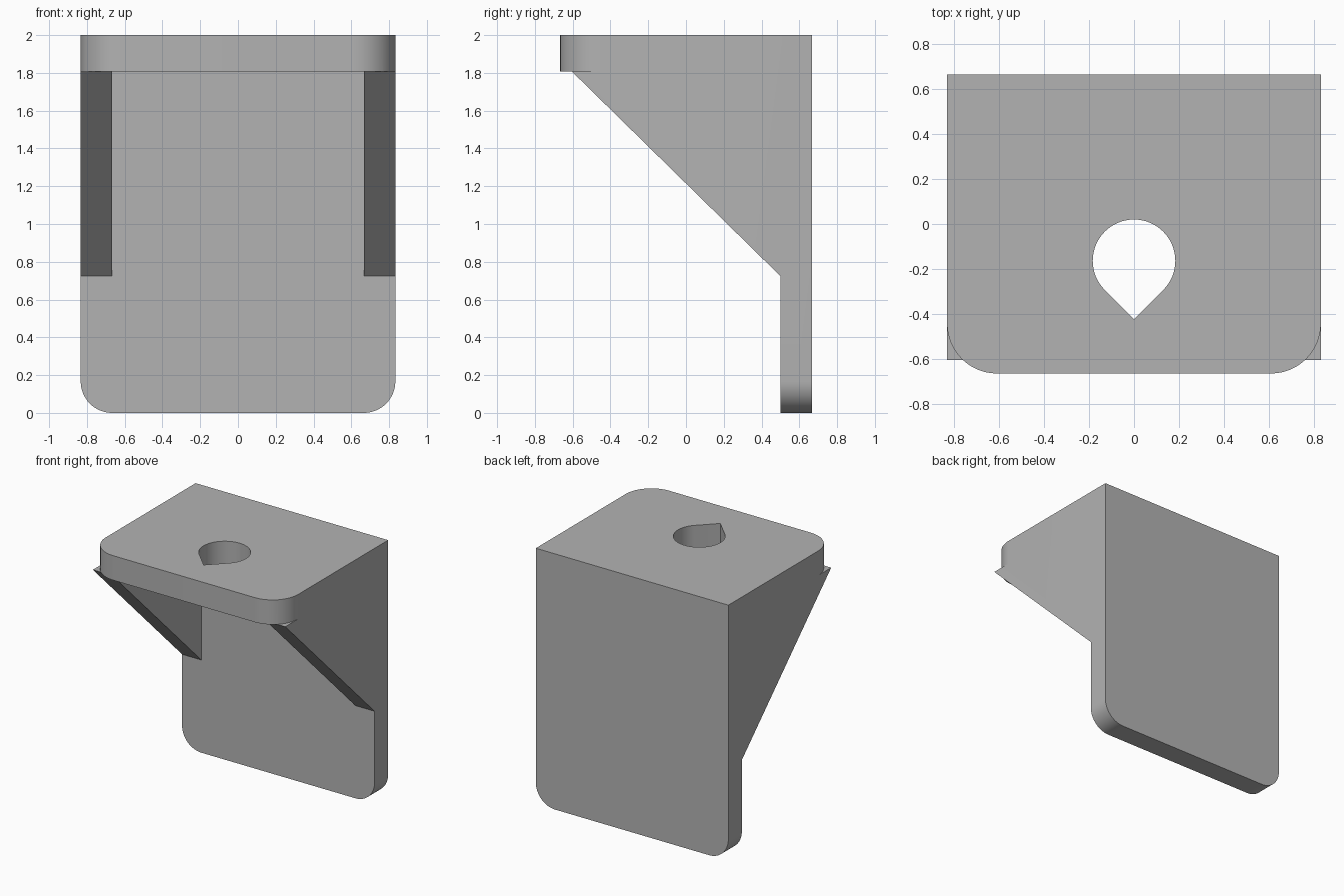
import bpy, bmesh
from math import pi, sin, cos, radians
from mathutils import Matrix, Vector

cube = bpy.data.objects.get("Cube")
if cube:
    bpy.data.objects.remove(cube, do_unlink=True)

W, D, H = 0.833, 0.666, 2.0      # half width, half depth, height
WALL = 0.167                     # back plate and gusset thickness
SHELF_Z = 1.808                  # underside of the top plate

grey = bpy.data.materials.new("Plain Grey")
grey.use_nodes = True
colour = (0.45, 0.45, 0.45, 1)
grey.diffuse_color = colour
grey.node_tree.nodes["Principled BSDF"].inputs["Base Color"].default_value = colour

# Maps of profile axes (u, v, extrusion) onto x, y, z
FLAT = Matrix.Identity(3)
FRONT = Matrix(((1, 0, 0), (0, 0, 1), (0, 1, 0)))
SIDE = Matrix(((0, 0, 1), (1, 0, 0), (0, 1, 0)))


def arc(cx, cy, r, start, end, steps):
    angles = [radians(start + (end - start) * i / steps) for i in range(steps + 1)]
    return [(cx + r * cos(a), cy + r * sin(a)) for a in angles]


def prism(name, outline, low, high, axes):
    """Extrude a closed outline between two levels along the third axis."""
    bm = bmesh.new()
    face = bm.faces.new([bm.verts.new(axes @ Vector((u, v, low))) for u, v in outline])
    grown = bmesh.ops.extrude_face_region(bm, geom=[face])["geom"]
    bmesh.ops.translate(bm, vec=axes @ Vector((0, 0, high - low)),
                        verts=[g for g in grown if isinstance(g, bmesh.types.BMVert)])
    bmesh.ops.recalc_face_normals(bm, faces=bm.faces)
    mesh = bpy.data.meshes.new(name)
    bm.to_mesh(mesh)
    bm.free()
    mesh.materials.append(grey)
    obj = bpy.data.objects.new(name, mesh)
    bpy.context.collection.objects.link(obj)
    return obj


def rounded_tab(low, high, r):
    """Rectangle whose two lower corners are rounded."""
    return (arc(-W + r, low + r, r, 180, 270, 16)
            + arc(W - r, low + r, r, 270, 360, 16) + [(W, high), (-W, high)])


def combine(target, tool, operation):
    mod = target.modifiers.new(operation.title(), 'BOOLEAN')
    mod.operation, mod.solver, mod.object = operation, 'EXACT', tool
    bpy.context.view_layer.objects.active = target
    bpy.ops.object.modifier_apply(modifier=mod.name)
    bpy.data.objects.remove(tool, do_unlink=True)


# Top plate and back plate
bracket = prism("bracket", rounded_tab(-D, D, 0.222), SHELF_Z, H, FLAT)
back = prism("back_plate", rounded_tab(0, SHELF_Z, WALL), D - WALL, D, FRONT)
combine(bracket, back, 'UNION')

# Triangular side gussets
triangle = [(-0.605, SHELF_Z), (D - WALL, 0.725), (D - WALL, SHELF_Z)]
for side in (-1, 1):
    low, high = sorted((side * W, side * (W - WALL)))
    combine(bracket, prism("gusset", triangle, low, high, SIDE), 'UNION')

# Teardrop hole through the top plate
HOLE_Y, HOLE_R = -0.164, 0.184
drop = arc(0, HOLE_Y, HOLE_R, -45, 225, 48) + [(0, HOLE_Y - HOLE_R * 2 ** 0.5)]
combine(bracket, prism("hole_cutter", drop, SHELF_Z - 0.1, H + 0.1, FLAT), 'DIFFERENCE')

# Merge coplanar pieces, then smooth the rounded corners
bm = bmesh.new()
bm.from_mesh(bracket.data)
bmesh.ops.remove_doubles(bm, verts=bm.verts, dist=0.0001)
bmesh.ops.dissolve_limit(bm, angle_limit=radians(0.5), verts=bm.verts, edges=bm.edges)
bm.to_mesh(bracket.data)
bm.free()
bpy.ops.object.select_all(action='DESELECT')
bracket.select_set(True)
bpy.context.view_layer.objects.active = bracket
bpy.ops.object.shade_smooth_by_angle(angle=radians(30))
